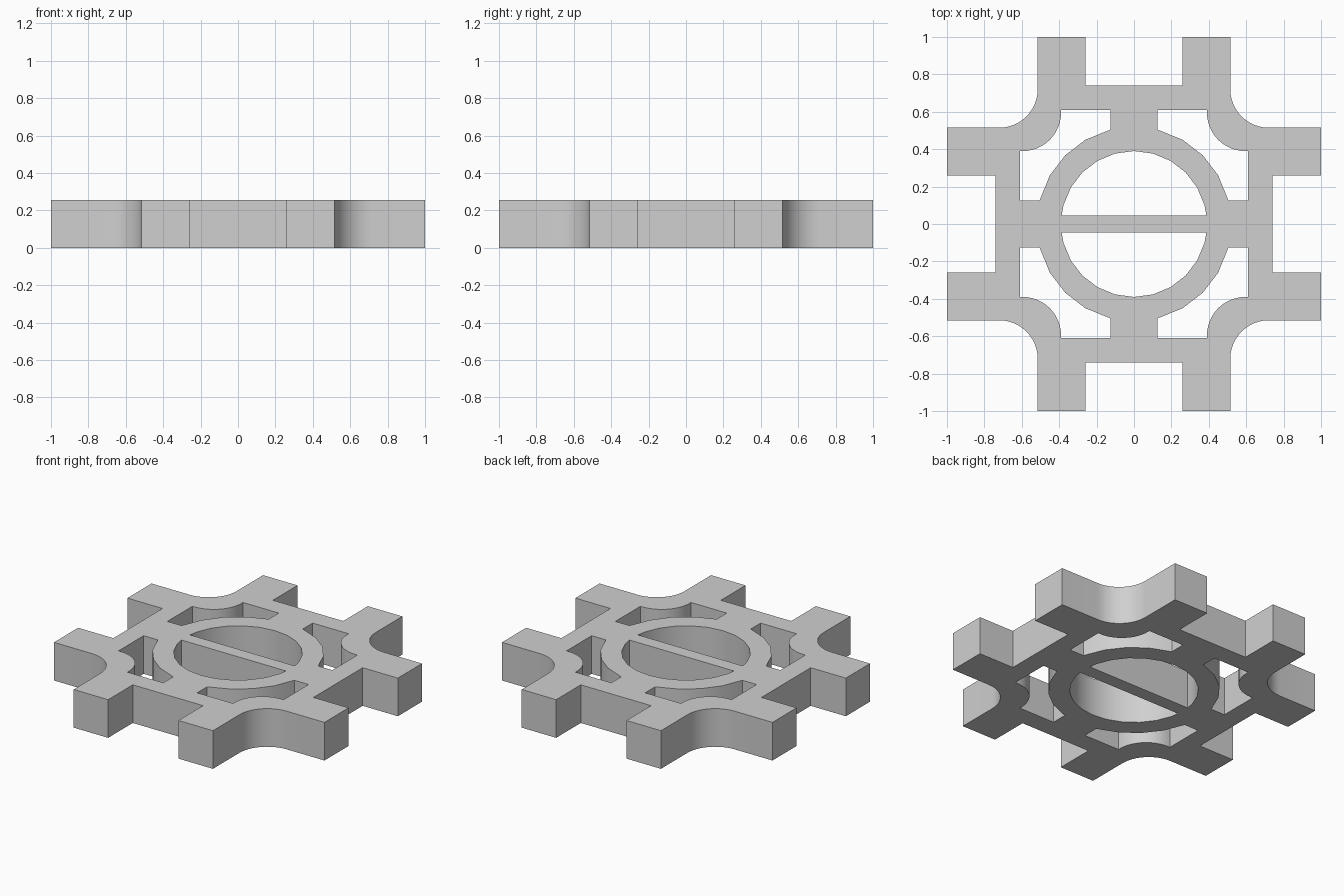
import bpy
import bmesh
from math import cos, sin, radians

if "Cube" in bpy.data.objects:
    bpy.data.objects.remove(bpy.data.objects["Cube"], do_unlink=True)

HEIGHT = 0.255


def arc(cx, cy, r, start, end, steps):
    """Points along a circular arc, angles in degrees."""
    angles = [radians(start + (end - start) * i / steps) for i in range(steps + 1)]
    return [(cx + r * cos(a), cy + r * sin(a)) for a in angles]


def turned(points, quarter):
    """Rotate points by a number of quarter turns."""
    for _ in range(quarter):
        points = [(-y, x) for x, y in points]
    return points


# Outer outline: one corner with two prongs and a concave fillet, four times
corner = [(0.74, 0.26), (1, 0.26), (1, 0.515)]
corner += arc(0.72, 0.72, 0.205, 270, 180, 12)
corner += [(0.515, 1), (0.26, 1), (0.26, 0.74)]
outline = [p for q in range(4) for p in turned(corner, q)]

# Corner window between the ring, the spokes and the outer frame
window = [(0.61, 0.125), (0.61, 0.39)]
window += arc(0.595, 0.595, 0.205, 270, 180, 12)
window += [(0.39, 0.61), (0.125, 0.61), (0.125, 0.505)]
window += arc(0, 0, 0.52, 60, 30, 2)
window += [(0.505, 0.125)]

# Half-round opening beside the central bar
half_round = [(0.387, 0.045)] + arc(0, 0, 0.39, 15, 165, 10) + [(-0.387, 0.045)]

loops = [outline]
loops += [turned(window, q) for q in range(4)]
loops += [turned(half_round, q) for q in (0, 2)]

# Fill the flat profile and extrude it
bm = bmesh.new()
edges = []
for loop in loops:
    verts = [bm.verts.new((x, y, 0)) for x, y in loop]
    edges += [bm.edges.new((v, verts[i - 1])) for i, v in enumerate(verts)]
bmesh.ops.triangle_fill(bm, edges=edges, use_beauty=True, normal=(0, 0, 1))
extruded = bmesh.ops.extrude_face_region(bm, geom=bm.faces[:], use_keep_orig=True)
top = [g for g in extruded["geom"] if isinstance(g, bmesh.types.BMVert)]
bmesh.ops.translate(bm, verts=top, vec=(0, 0, HEIGHT))
bmesh.ops.recalc_face_normals(bm, faces=bm.faces[:])

mesh = bpy.data.meshes.new("connector_plate")
bm.to_mesh(mesh)
bm.free()
plate = bpy.data.objects.new("connector_plate", mesh)
bpy.context.collection.objects.link(plate)

# Plain grey material
grey = bpy.data.materials.new("light_grey")
grey.use_nodes = True
colour = (0.63, 0.63, 0.63, 1)
grey.diffuse_color = colour
grey.node_tree.nodes["Principled BSDF"].inputs["Base Color"].default_value = colour
mesh.materials.append(grey)

# Smooth arcs, sharp corners
bpy.ops.object.select_all(action="DESELECT")
plate.select_set(True)
bpy.context.view_layer.objects.active = plate
bpy.ops.object.shade_smooth_by_angle(angle=radians(30))
